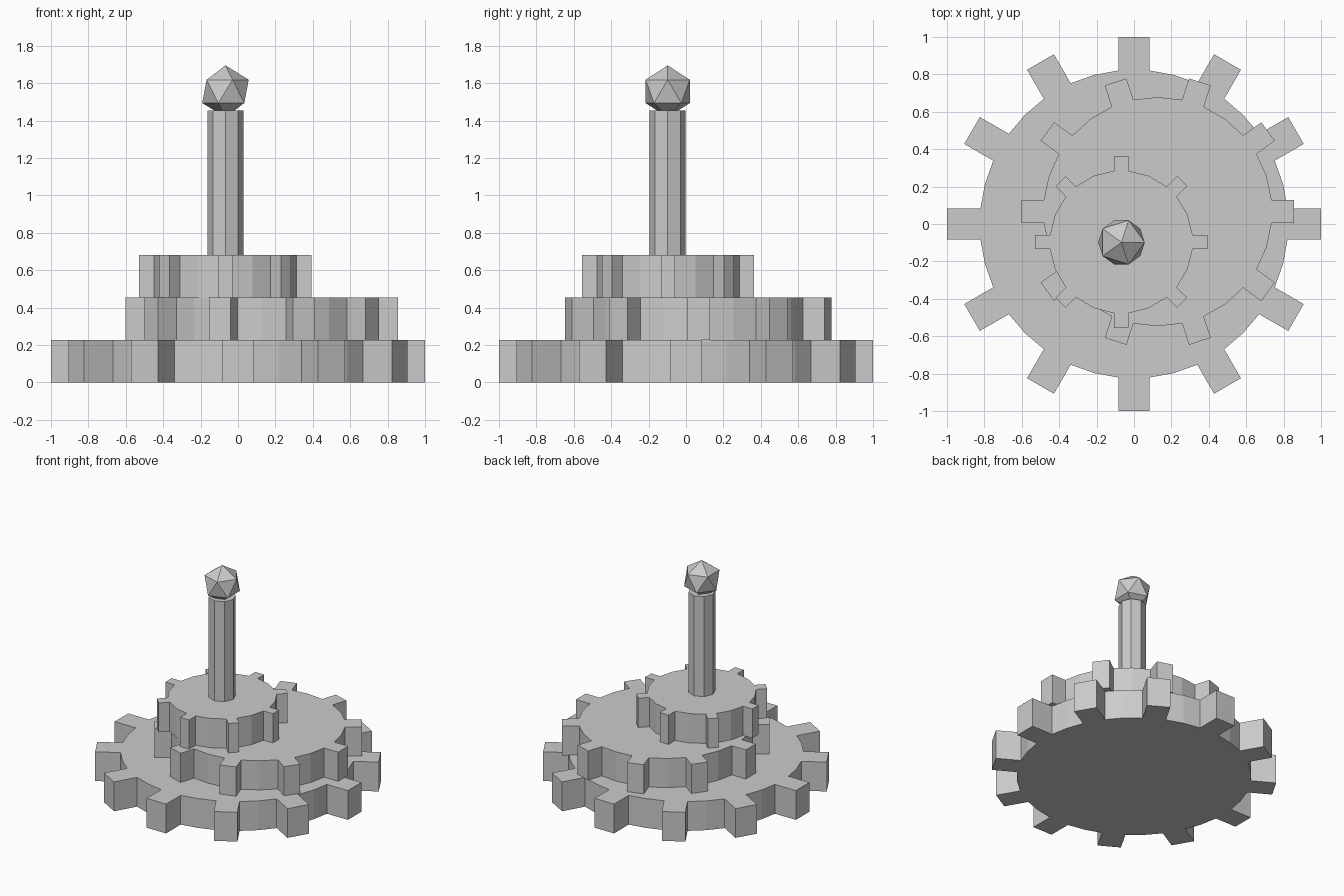
import bpy, bmesh
from math import cos, sin, asin, pi, sqrt
from mathutils import Vector, Matrix

cube = bpy.data.objects.get("Cube")
if cube:
    bpy.data.objects.remove(cube, do_unlink=True)

GREY = (0.6, 0.6, 0.6, 1.0)
grey = bpy.data.materials.new("plain_grey")
grey.use_nodes = True
grey.diffuse_color = GREY
grey.node_tree.nodes["Principled BSDF"].inputs["Base Color"].default_value = GREY


def add_object(name, bm):
    bmesh.ops.recalc_face_normals(bm, faces=bm.faces[:])
    mesh = bpy.data.meshes.new(name)
    bm.to_mesh(mesh)
    bm.free()
    mesh.materials.append(grey)
    obj = bpy.data.objects.new(name, mesh)
    bpy.context.collection.objects.link(obj)
    return obj


def gear(name, centre, teeth, root, tip, half, z0, z1):
    """Extruded cog outline: straight-sided teeth, one extra rim point per gap."""
    bm = bmesh.new()
    step = 2 * pi / teeth
    inner = sqrt(root ** 2 - half ** 2)
    verts = []
    for i in range(teeth):
        turn = Matrix.Rotation(i * step, 3, 'Z')
        outline = [(inner, -half), (tip, -half), (tip, half), (inner, half),
                   (root * cos(step / 2), root * sin(step / 2))]
        for x, y in outline:
            p = turn @ Vector((x, y, 0))
            verts.append(bm.verts.new((p.x + centre[0], p.y + centre[1], z0)))
    base = bm.faces.new(verts)
    top = bmesh.ops.extrude_face_region(bm, geom=[base], use_keep_orig=True)
    moved = [g for g in top["geom"] if isinstance(g, bmesh.types.BMVert)]
    bmesh.ops.translate(bm, verts=moved, vec=(0, 0, z1 - z0))
    return add_object(name, bm)


# Three stacked cogs, each off-centre from the one below
gear("bottom_gear", (0, 0), 12, 0.825, 1.0, 0.083, 0, 0.227)
gear("middle_gear", (0.127, 0.066), 10, 0.612, 0.729, 0.061, 0.227, 0.453)
gear("top_gear", (-0.068, -0.096), 8, 0.383, 0.46, 0.038, 0.453, 0.68)

# Eight-sided post
post_x, post_y = -0.067, -0.098
bm = bmesh.new()
bmesh.ops.create_cone(bm, cap_ends=True, segments=8, radius1=0.096, radius2=0.096,
                      depth=0.775, matrix=Matrix.Translation((post_x, post_y, 1.0675)))
add_object("post", bm)

# Faceted knob
bm = bmesh.new()
bmesh.ops.create_icosphere(bm, subdivisions=1, radius=0.139,
                           matrix=Matrix.Translation((post_x, post_y, 1.556)))
add_object("knob", bm)
